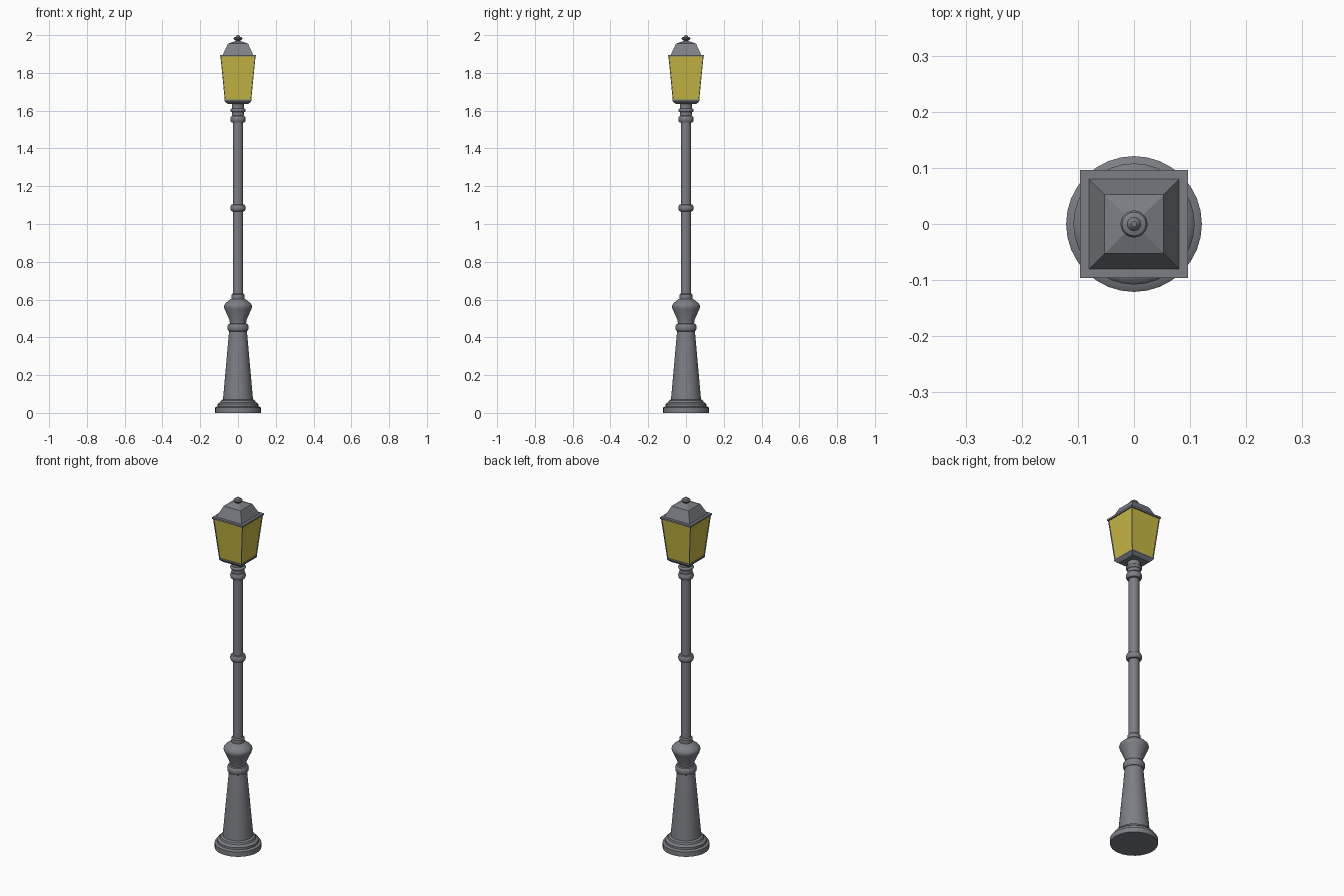
import bpy, bmesh, math

if "Cube" in bpy.data.objects:
    bpy.data.objects.remove(bpy.data.objects["Cube"])

def material(name, color):
    m = bpy.data.materials.new(name)
    m.diffuse_color = (*color, 1)
    m.use_nodes = True
    m.node_tree.nodes["Principled BSDF"].inputs["Base Color"].default_value = m.diffuse_color
    return m

iron = material("grey iron", (0.20, 0.21, 0.235))
glass = material("yellow glass", (0.58, 0.47, 0.06))

def finish(name, bm, mats, smooth=False):
    bmesh.ops.recalc_face_normals(bm, faces=bm.faces)
    me = bpy.data.meshes.new(name)
    bm.to_mesh(me)
    bm.free()
    ob = bpy.data.objects.new(name, me)
    bpy.context.collection.objects.link(ob)
    for m in mats:
        me.materials.append(m)
    if smooth:
        bpy.ops.object.select_all(action='DESELECT')
        ob.select_set(True)
        bpy.context.view_layer.objects.active = ob
        bpy.ops.object.shade_smooth_by_angle(angle=math.radians(35))
    return ob

def loft(profile, sides, turn=0.0, bm=None):
    """Stack of regular rings (radius, height), capped at both ends."""
    bm = bm or bmesh.new()
    rings = [[bm.verts.new((r * math.cos(turn + 2 * math.pi * i / sides),
                            r * math.sin(turn + 2 * math.pi * i / sides), z))
              for i in range(sides)] for r, z in profile]
    for a, b in zip(rings, rings[1:]):
        for i in range(sides):
            j = (i + 1) % sides
            bm.faces.new((a[i], a[j], b[j], b[i]))
    bm.faces.new(rings[0][::-1])
    bm.faces.new(rings[-1])
    return bm

def turned(name, profile):
    return finish(name, loft(profile, 32), [iron], True)

def square(name, profile):
    return finish(name, loft([(h * math.sqrt(2), z) for h, z in profile], 4, math.pi / 4), [iron])

def bead(name, z, r, half, inner):
    pts = [(inner + (r - inner) * math.cos(math.radians(a)) ** 0.7,
            z + half * math.sin(math.radians(a))) for a in (-85, -60, -30, 0, 30, 60, 85)]
    return turned(name, pts)

# Stepped foot and tapered pedestal
turned("foot", [(0.121, 0), (0.121, 0.028), (0.115, 0.032), (0.108, 0.034), (0.108, 0.046),
                (0.102, 0.053), (0.094, 0.056), (0.090, 0.066), (0.080, 0.072)])
turned("pedestal", [(0.080, 0.065), (0.047, 0.435), (0.042, 0.47), (0.042, 0.485)])
bead("pedestal_ring", 0.452, 0.056, 0.022, 0.040)

# Flared vase and collar
turned("vase", [(0.042, 0.47), (0.045, 0.492), (0.071, 0.55), (0.075, 0.562), (0.073, 0.572),
                (0.062, 0.584), (0.042, 0.600), (0.034, 0.604), (0.034, 0.626), (0.028, 0.632)])

# Shaft with rings
turned("shaft", [(0.027, 0.60), (0.027, 1.62)])
for n, z, r, h in (("middle_ring", 1.085, 0.041, 0.019), ("upper_ring", 1.555, 0.041, 0.019),
                   ("neck_ring", 1.602, 0.041, 0.010)):
    bead(n, z, r, h, 0.025)
turned("neck", [(0.033, 1.575), (0.033, 1.65)])

# Lantern floor
square("lantern_floor", [(0.055, 1.636), (0.066, 1.645), (0.071, 1.652), (0.071, 1.660)])

# Lantern body: tapered box whose four sides are inset and recessed as glass
bm = loft([(0.070 * math.sqrt(2), 1.655), (0.093 * math.sqrt(2), 1.889)], 4, math.pi / 4)
bmesh.ops.recalc_face_normals(bm, faces=bm.faces)
panes = [f for f in bm.faces if abs(f.normal.z) < 0.5]
bmesh.ops.inset_individual(bm, faces=panes, thickness=0.005, depth=0)
bmesh.ops.inset_individual(bm, faces=panes, thickness=0.0005, depth=-0.003)
for f in panes:
    f.material_index = 1
finish("lantern_body", bm, [iron, glass])

# Flat eave, two-stage roof and finial
square("eave", [(0.096, 1.886), (0.096, 1.896)])
square("roof", [(0.081, 1.895), (0.053, 1.955), (0.015, 1.968)])
turned("finial", [(0.012, 1.955), (0.012, 1.972), (0.021, 1.976), (0.024, 1.982), (0.021, 1.988),
                  (0.012, 1.991), (0.010, 1.996), (0.005, 2.0)])
